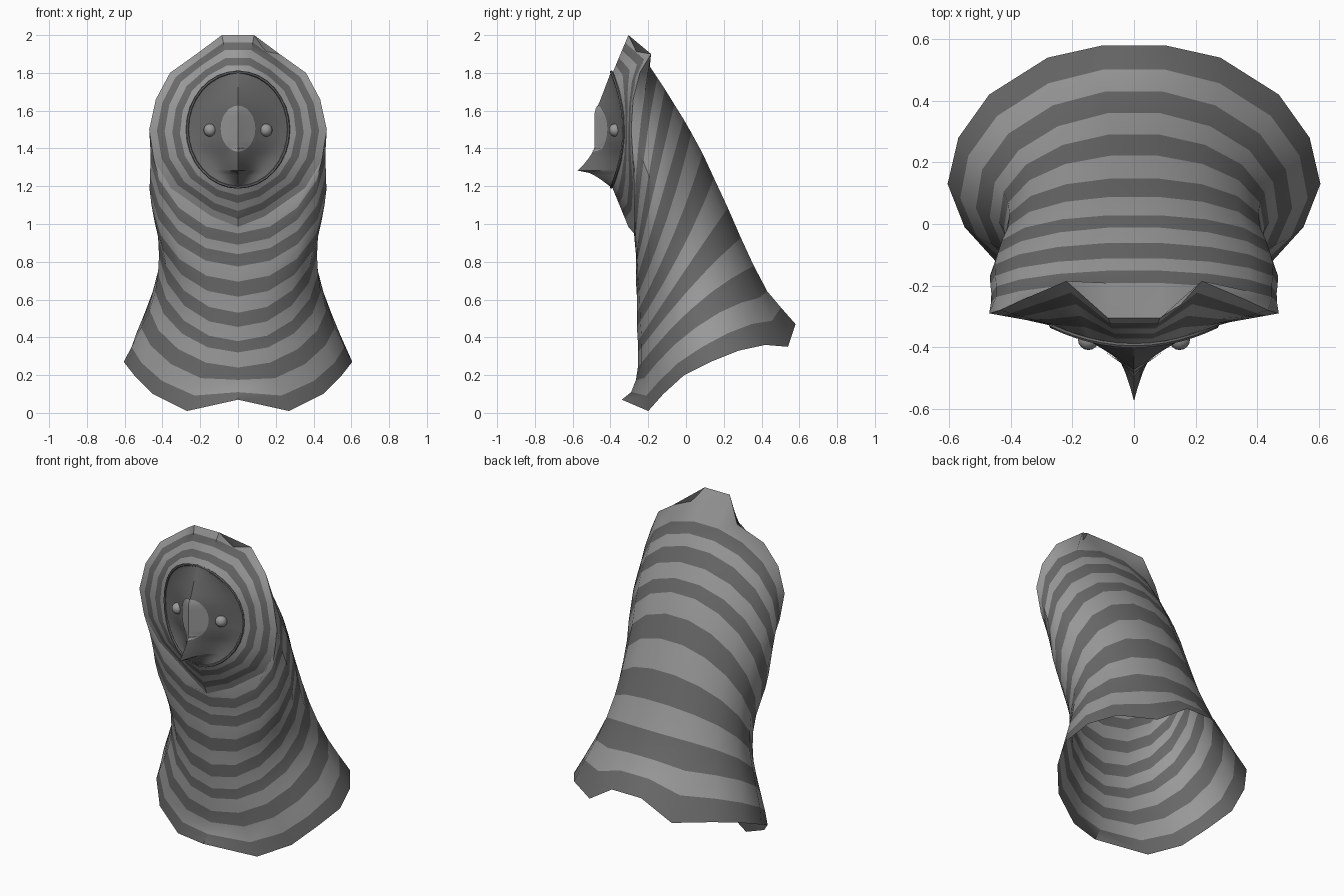
import bpy, bmesh, math
from mathutils import Vector

if "Cube" in bpy.data.objects:
    bpy.data.objects.remove(bpy.data.objects["Cube"])


def grey(name, v):
    m = bpy.data.materials.new(name)
    m.diffuse_color = (v, v, v, 1)
    m.use_nodes = True
    m.node_tree.nodes["Principled BSDF"].inputs["Base Color"].default_value = m.diffuse_color
    return m


LIGHT, DARK = grey("light_grey", 0.32), grey("dark_grey", 0.14)


def interp(pts, z):
    for (a, u), (b, v) in zip(pts, pts[1:]):
        if z <= b:
            return u + (v - u) * max(0, (z - a) / (b - a))
    return pts[-1][1]


def loft(name, rows, closed, first_dark=True, striped=True, mat=DARK):
    """Skin rows of points, alternating the shade of each band."""
    bm = bmesh.new()
    grid = [[bm.verts.new(p) for p in r] for r in rows]
    n = len(rows[0])
    for i, (a, b) in enumerate(zip(grid, grid[1:])):
        for j in range(n if closed else n - 1):
            k = (j + 1) % n
            f = bm.faces.new((a[j], a[k], b[k], b[j]))
            f.material_index = (i + first_dark) % 2 if striped else 0
    bmesh.ops.remove_doubles(bm, verts=bm.verts, dist=1e-5)
    bm.normal_update()
    me = bpy.data.meshes.new(name)
    bm.to_mesh(me)
    bm.free()
    for m in ((LIGHT, DARK) if striped else (mat,)):
        me.materials.append(m)
    ob = bpy.data.objects.new(name, me)
    bpy.context.collection.objects.link(ob)
    bpy.context.view_layer.objects.active = ob
    bpy.ops.object.select_all(action='DESELECT')
    ob.select_set(True)
    bpy.ops.object.shade_smooth_by_angle(angle=math.radians(40))
    return ob


def mirrored(half):
    return [Vector(p) for p in half] + [Vector((-x, y, z)) for x, y, z in half[:0:-1]]


# End rings of the 17-sided body: ragged hem and hood rim
hem = mirrored([(0, -.34, .07), (.27, -.2, .01), (.45, -.12, .10), (.55, -.01, .20),
                (.605, .13, .27), (.57, .28, .33), (.47, .42, .36), (.28, .54, .35), (.1, .58, .47)])
rim = mirrored([(0, -.305, .985), (.14, -.265, 1.04), (.355, -.26, 1.19), (.445, -.28, 1.34),
                (.47, -.29, 1.5), (.435, -.28, 1.66), (.36, -.245, 1.8), (.22, -.185, 1.9), (.085, -.305, 2.0)])

# Stripe positions along the front, side and back of the body
front_y = [-.34, -.29, -.265, -.255, -.255, -.255, -.26, -.26, -.26, -.265, -.265, -.265, -.27, -.275]
front_z = [.07, .11, .175, .24, .32, .38, .455, .53, .615, .695, .775, .84, .89, .95]
back_y = [.58, .505, .435, .365, .295, .225, .15, .09, .03, -.01, -.06, -.11, -.15, -.19]
back_z = [.47, .56, .645, .78, .93, 1.09, 1.25, 1.38, 1.49, 1.56, 1.64, 1.72, 1.78, 1.84]
side_w = [.605, .565, .515, .47, .44, .425, .42, .425, .445, .46, .47, .468, .465, .466]
side_z = [.27, .36, .47, .57, .67, .77, .87, .97, 1.06, 1.14, 1.22, 1.3, 1.37, 1.44]
side_y = [.13, .1, .075, .05, .03, .005, -.02, -.055, -.09, -.13, -.16, -.19, -.22, -.25]


def body_ring(i):
    f, b = Vector((0, front_y[i], front_z[i])), Vector((0, back_y[i], back_z[i]))
    mid = (f + b) / 2
    bulge = Vector((0, side_y[i], side_z[i])) - mid
    out = []
    for j in range(17):
        a = 2 * math.pi * j / 17
        p = mid + (f - b) / 2 * math.cos(a) + bulge * math.sin(a) ** 2
        p.x = side_w[i] * math.sin(a)
        out.append(p)
    return out


# Body
rings = [body_ring(i) for i in range(14)]
offset = [h - p for h, p in zip(hem, rings[0])]
for i, w in enumerate((1, .5, .2)):
    rings[i] = [p + d * w for p, d in zip(rings[i], offset)]
loft("striped_body", rings + [rim], True)


# Striped hood front, from rim to the oval face opening
def edge_y(z):
    return -.33 - .065 * ((z - 1.5) / .305) ** 2


oval = []
for j in range(17):
    a = 2 * math.pi * j / 17
    z = 1.5 - .305 * math.cos(a)
    oval.append(Vector((.268 * math.sin(a), edge_y(z) + .004, z)))
loft("striped_hood", [[p.lerp(q, k / 5) for p, q in zip(rim, oval)] for k in range(6)], True, first_dark=False)

# Face with a central ridge and a beak
ridge = [(1.195, -.397), (1.25, -.47), (1.27, -.51), (1.283, -.575), (1.30, -.555),
         (1.34, -.52), (1.38, -.495), (1.4, -.48), (1.6, -.478), (1.64, -.46), (1.805, -.397)]
sharpness = [(1.2, 2), (1.28, 3.6), (1.33, 3), (1.42, 1.5), (1.8, 1.3)]


def half_width(z):
    return .27 * math.sqrt(max(0, 1 - ((z - 1.5) / .305) ** 2))


def face_point(x, z, lift=0):
    w = half_width(z)
    s = min(1, abs(x) / w) if w > 1e-4 else 1
    e = edge_y(z)
    return Vector((x, e + (interp(ridge, z) - e) * (1 - s) ** interp(sharpness, z) - lift, z))


levels = sorted([1.5 - .305 * math.cos(math.pi * i / 24) for i in range(25)] + [1.27, 1.283, 1.30])
cols = [math.copysign(abs(k / 8) ** 1.4, k) for k in range(-8, 9)]
loft("face", [[face_point(half_width(z) * s, z) for s in cols] for z in levels], False, striped=False)

# Pale oval over the bridge of the beak
rows = []
for i in range(13):
    a = math.pi * i / 12
    z, w = 1.505 - .122 * math.cos(a), .092 * math.sin(a)
    rows.append([face_point(w * k / 4, z, .005) for k in range(-4, 5)])
loft("bridge_patch", rows, False, striped=False, mat=LIGHT)

# Thin lip around the face
lip = []
for j in range(32):
    a = 2 * math.pi * j / 32
    s, c = math.sin(a), math.cos(a)
    z = 1.5 - .305 * c
    lip.append([Vector(((.268 + .008 * math.cos(t)) * s, edge_y(z) + .008 * math.sin(t),
                        1.5 - (.305 + .008 * math.cos(t)) * c)) for t in (k * math.pi / 3 for k in range(6))])
loft("face_lip", lip + [lip[0]], True, striped=False)

# Eyes
for side, label in ((1, "left"), (-1, "right")):
    bpy.ops.mesh.primitive_uv_sphere_add(segments=16, ring_count=10, radius=.034,
                                         location=(side * .148, -.375, 1.497))
    eye = bpy.context.object
    eye.name = label + "_eye"
    eye.data.materials.append(LIGHT)
    bpy.ops.object.shade_smooth()
